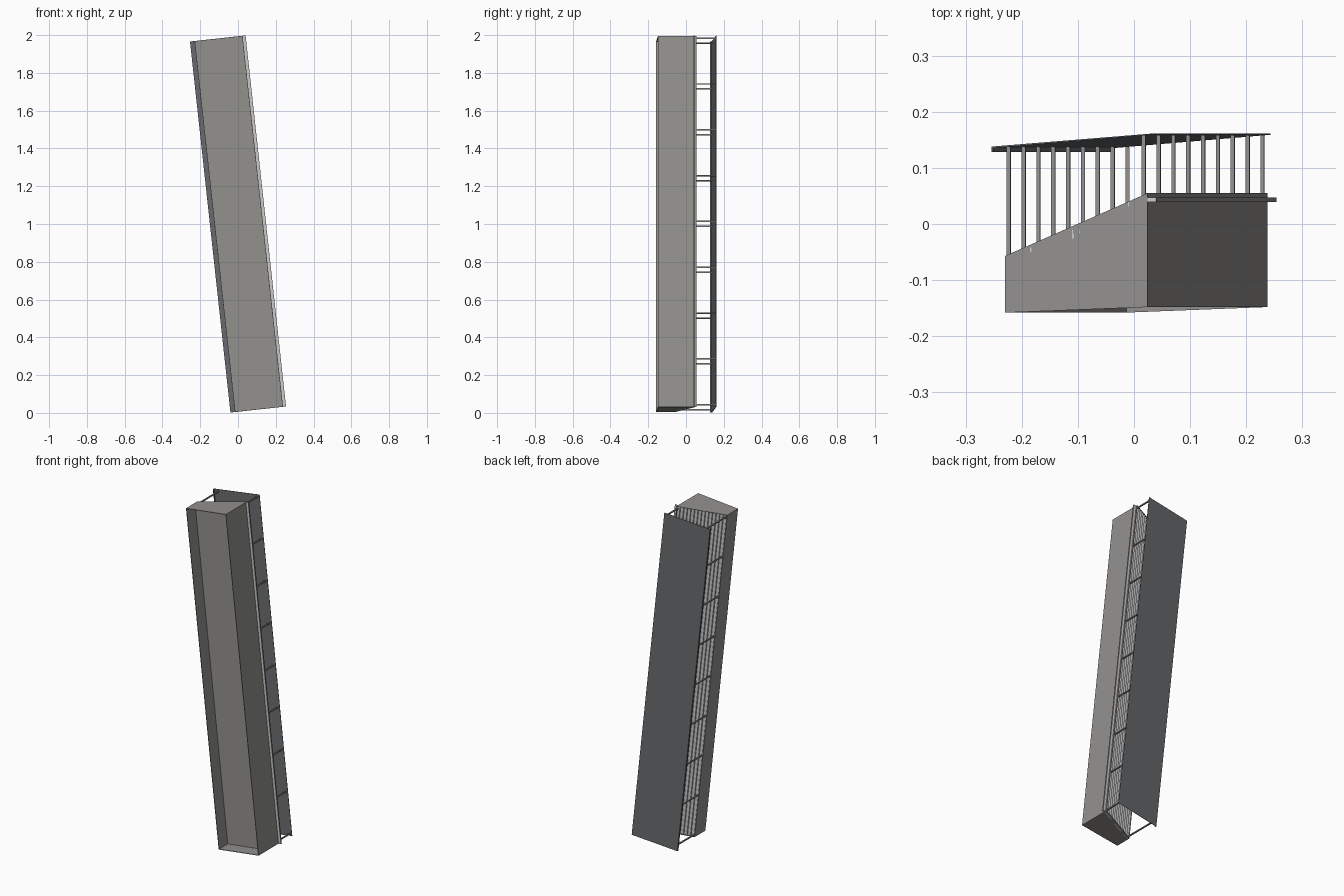
import bpy, bmesh, math
from mathutils import Matrix

if "Cube" in bpy.data.objects:
    bpy.data.objects.remove(bpy.data.objects["Cube"])

TILT = math.atan(0.109)
LEAN = Matrix.Translation((0, 0, 1)) @ Matrix.Rotation(-TILT, 4, 'Y')
H = 0.988  # half length along the leaning axis


def paint(name, r, g, b):
    m = bpy.data.materials.new(name)
    m.diffuse_color = (r, g, b, 1)
    m.use_nodes = True
    m.node_tree.nodes["Principled BSDF"].inputs["Base Color"].default_value = m.diffuse_color
    return m


GREY = paint("casing_grey", 0.29, 0.283, 0.272)
DARK = paint("rear_dark", 0.14, 0.148, 0.157)
LIGHT = paint("slat_light", 0.8, 0.8, 0.8)


def prism(name, profile, mat, w0=-H, w1=H):
    """Extrude an (across, depth) outline along the leaning axis."""
    bm = bmesh.new()
    face = bm.faces.new([bm.verts.new((u, y, w0)) for u, y in profile])
    ext = bmesh.ops.extrude_face_region(bm, geom=[face])
    bmesh.ops.translate(bm, vec=(0, 0, w1 - w0),
                        verts=[v for v in ext['geom'] if isinstance(v, bmesh.types.BMVert)])
    bmesh.ops.recalc_face_normals(bm, faces=bm.faces)
    bm.transform(LEAN)
    me = bpy.data.meshes.new(name)
    bm.to_mesh(me)
    bm.free()
    me.materials.append(mat)
    ob = bpy.data.objects.new(name, me)
    bpy.context.collection.objects.link(ob)
    return ob


def rect(u0, u1, y0, y1):
    return [(u0, y0), (u1, y0), (u1, y1), (u0, y1)]


T = 0.003             # sheet thickness
L, R = -0.124, 0.132  # body sides

# Open-fronted casing with a slanted back
outline = [(L, -0.158), (R, -0.148), (R, 0.055), (L, -0.057)]
prism("top_cap", outline, GREY, H - T, H)
prism("bottom_cap", outline, GREY, -H, -H + T)
prism("left_wall", rect(L, L + T, -0.158, -0.057), GREY)
prism("right_wall", rect(R - T, R, -0.148, 0.055), GREY)

# Recessed front panel
prism("recessed_front", [(L, -0.077), (R, -0.069), (R, -0.066), (L, -0.074)], GREY)

# Stepped louvre slats along the slanted back, with dark edges
N = 14
for i in range(N):
    t = i / (N - 1)
    u = -0.103 + t * 0.233
    y = -0.062 + t * 0.105
    prism(f"slat_{i + 1}", rect(u - 0.016, u + 0.016, y - 0.004, y + 0.004), LIGHT)
    prism(f"slat_edge_{i + 1}", rect(u + 0.016, u + 0.018, y - 0.004, y + 0.004), GREY)

# Rear panel with a small lip on its left edge
prism("rear_panel", [(-0.148, 0.135), (0.137, 0.159), (0.137, 0.161), (-0.148, 0.138)], DARK)
prism("rear_panel_lip", rect(-0.148, -0.145, 0.128, 0.138), DARK)

# Spacer rods joining casing and rear panel, stopping inside the panel
r = 0.0035
for i in range(9):
    w = (i - 4) * 0.244
    for side, u, y0, y1 in (("left", -0.118, -0.058, 0.137), ("right", 0.124, 0.05, 0.159)):
        prism(f"{side}_rod_{i + 1}", rect(u - r, u + r, y0, y1), GREY, w - r, w + r)
